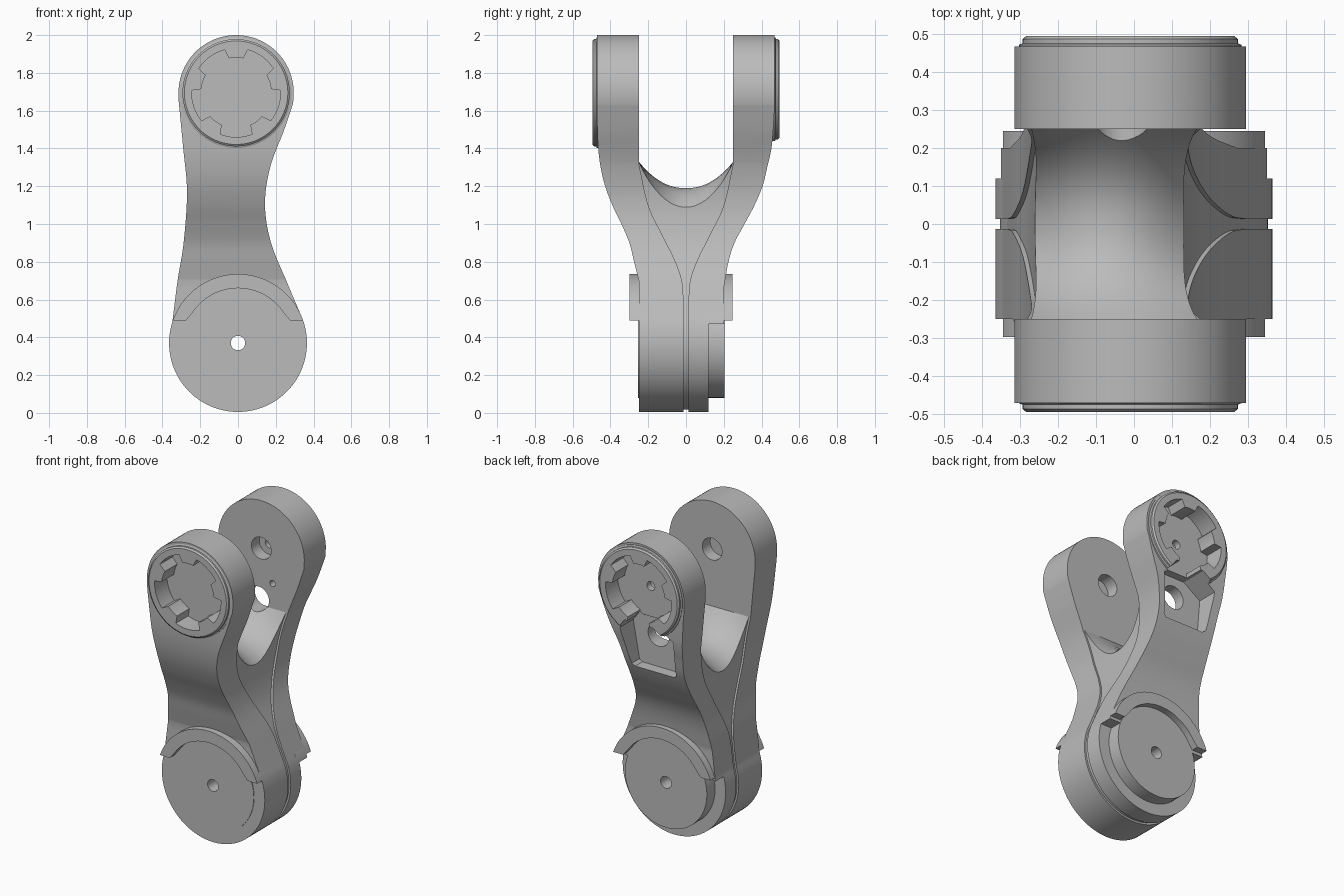
import bpy, bmesh
from math import sin, cos, radians, asin, degrees
from mathutils import Vector

cube = bpy.data.objects.get("Cube")
if cube:
    bpy.data.objects.remove(cube)

grey = bpy.data.materials.new("satin grey")
grey.use_nodes = True
colour = (0.5, 0.5, 0.5, 1)
grey.diffuse_color = colour
grey.node_tree.nodes["Principled BSDF"].inputs["Base Color"].default_value = colour

HEAD, HUB = (-0.01, 1.695), (0, 0.37)      # pivot centres in (x, z)


def loft(name, rings):
    """Closed solid through rings of equal point count."""
    bm = bmesh.new()
    rows = [[bm.verts.new(p) for p in ring] for ring in rings]
    n = len(rows[0])
    for a, b in zip(rows, rows[1:]):
        for i in range(n):
            j = (i + 1) % n
            bm.faces.new((a[i], a[j], b[j], b[i]))
    bm.faces.new(rows[0])
    bm.faces.new(rows[-1])
    bmesh.ops.recalc_face_normals(bm, faces=bm.faces)
    mesh = bpy.data.meshes.new(name)
    bm.to_mesh(mesh)
    bm.free()
    obj = bpy.data.objects.new(name, mesh)
    bpy.context.collection.objects.link(obj)
    mesh.materials.append(grey)
    return obj


def along_y(name, outline, y0, y1):
    return loft(name, [[(x, y, z) for x, z in outline] for y in (y0, y1)])


def along_x(name, outline):
    return loft(name, [[(x, y, z) for y, z in outline] for x in (-0.6, 0.6)])


def arc(c, r, a0, a1, n=48):
    angles = [radians(a0 + (a1 - a0) * i / n) for i in range(n + 1)]
    return [(c[0] + r * cos(a), c[1] + r * sin(a)) for a in angles]


def circle(c, r, n=64):
    return arc(c, r, 0, 360, n)[:-1]


def smooth(points, steps=8):
    """Catmull-Rom curve through the points."""
    p = [Vector(q) for q in points]
    p = [2 * p[0] - p[1]] + p + [2 * p[-1] - p[-2]]
    out = []
    for a, b, c, d in zip(p, p[1:], p[2:], p[3:]):
        for i in range(steps):
            t = i / steps
            v = 0.5 * (2 * b + (c - a) * t + (2 * a - 5 * b + 4 * c - d) * t * t
                       + (3 * b - a - 3 * c + d) * t ** 3)
            out.append(tuple(v))
    return out + [tuple(p[-2])]


def inset(outline, d):
    """Shrink a counter-clockwise outline."""
    out, n = [], len(outline)
    for i in range(n):
        t = Vector(outline[(i + 1) % n]) - Vector(outline[i - 1])
        t.normalize()
        out.append((outline[i][0] - t.y * d, outline[i][1] + t.x * d))
    return out


def boolean(obj, other, mode="DIFFERENCE"):
    mod = obj.modifiers.new("cut", "BOOLEAN")
    mod.operation, mod.solver, mod.object = mode, "EXACT", other
    bpy.context.view_layer.objects.active = obj
    bpy.ops.object.modifier_apply(modifier=mod.name)


# Outline of the link seen from the front
right = smooth([(0.343, 0.495), (0.26, 0.69), (0.175, 0.9), (0.143, 1.1), (0.17, 1.3),
                (0.245, 1.5), (0.292, 1.64)])
left = smooth([(-0.315, 1.66), (-0.29, 1.4), (-0.27, 1.17), (-0.288, 0.9), (-0.32, 0.7),
               (-0.347, 0.485)])
outline = right + arc(HEAD, 0.305, 0, 176) + left + arc(HUB, 0.365, 163, 378)

# Saddle-shaped gap between the two arms
rings = []
for i in range(25):
    x = -0.6 + 0.05 * i
    drop = 0.12 * min(1.3, ((x + 0.06) / 0.21) ** 2)
    ring = [(x, 0.25, 2.2), (x, -0.25, 2.2)]
    for k in range(25):
        u = -1 + k / 12
        ring.append((x, 0.25 * u, 1.19 + 0.14 * abs(u) ** 2.2 - drop * (1 - u * u)))
    rings.append(ring)
gap = loft("gap_cutter", rings)

# Front and back half shells, cut by the side profile
front_side = smooth([(0.25, 0.7), (0.275, 0.8), (0.3, 0.9), (0.342, 1.0), (0.39, 1.1),
                     (0.428, 1.2), (0.452, 1.3), (0.466, 1.42), (0.472, 1.6)])
back_side = smooth([(0.2, 0.66), (0.225, 0.8), (0.257, 0.9), (0.31, 1.0), (0.363, 1.1),
                    (0.405, 1.2), (0.43, 1.3), (0.455, 1.42), (0.468, 1.6)])
seam = smooth([(0.25, 1.32), (0.2, 1.1), (0.13, 0.95), (0.06, 0.81), (0.022, 0.7),
               (0.013, 0.6)])


def shell(name, s, side, base):
    obj = along_y(name, outline, 0, s * 0.6)
    side = base + side + [(side[-1][0], 2.1), (0.25, 2.1)] + seam + [(0.013, -0.1)]
    region = along_x("side_region", [(s * y, z) for y, z in side])
    boolean(obj, region, "INTERSECT")
    boolean(obj, gap)
    bpy.data.objects.remove(region)
    return obj


front_shell = shell("front_shell", -1, front_side, [(0.25, -0.1)])
back_shell = shell("back_shell", 1, back_side, [(0.12, -0.1), (0.12, 0.47), (0.2, 0.47)])

# Recessed core that shows as the seam and the web of the fork
core = along_y("core_web", inset(outline, 0.012), -0.5, 0.5)
half = [(0.09, -0.1), (0.09, 0.7), (0.2, 0.95), (0.29, 1.2), (0.29, 1.4)]
region = along_x("core_region", half + [(-y, z) for y, z in reversed(half)])
boolean(core, region, "INTERSECT")
boolean(core, gap)
bpy.data.objects.remove(region)
bpy.data.objects.remove(gap)

# Hub discs and the raised collars over them
front_disc = along_y("front_hub_disc", circle(HUB, 0.29), -0.254, -0.2)
back_disc = along_y("back_hub_disc", circle(HUB, 0.29), 0.05, 0.203)
a, b = degrees(asin(0.12 / 0.365)), degrees(asin(0.16 / 0.29))
c = degrees(asin(0.12 / 0.3))
crescent = arc(HUB, 0.365, a, 180 - a) + [arc(HUB, 0.3, 180 - c, 90)[0]] \
    + arc(HUB, 0.29, 180 - b, b) + [arc(HUB, 0.3, c, 90)[0]]
front_collar = along_y("front_collar", crescent, -0.298, -0.2)
back_collar = along_y("back_collar", crescent, 0.1, 0.245)

# Chamfered coupling rings on the fork ends
def coupling(name, s):
    steps = ((0.293, 0.4), (0.293, 0.472), (0.284, 0.476), (0.284, 0.487), (0.274, 0.495))
    return loft(name, [[(x, s * y, z) for x, z in circle(HEAD, r)] for r, y in steps])


front_ring, back_ring = coupling("front_coupling", -1), coupling("back_coupling", 1)

# Five-lug sockets
socket = []
for k in range(5):
    m = 90 + 72 * k
    socket += arc(HEAD, 0.186, m - 12, m + 12, 4) + arc(HEAD, 0.235, m + 15, m + 57, 10)
cutters = []


def drill(shape, y0, y1, *targets):
    tool = along_y("cutter", shape, y0, y1)
    for t in targets:
        boolean(t, tool)
    bpy.data.objects.remove(tool)


drill(socket, -0.6, -0.37, front_shell, front_ring)
drill(socket, 0.37, 0.6, back_shell, back_ring)

# Tapered pocket below the back socket
pocket = [(-0.21, 1.18), (-0.19, 1.165), (0.085, 1.165), (0.105, 1.18), (0.15, 1.42),
          (0.09, 1.5), (-0.11, 1.5), (-0.23, 1.42)]
drill(pocket, 0.32, 0.6, back_shell, back_ring)

# Bearing holes, cable hole, pin hole and hub bore
drill(circle(HEAD, 0.07, 32), -0.33, -0.1, front_shell)
drill(circle(HEAD, 0.07, 32), 0.1, 0.33, back_shell)
drill(circle(HEAD, 0.028, 24), 0.3, 0.6, back_shell)
drill(circle((-0.03, 1.37), 0.075, 32), 0.1, 0.6, back_shell, core)
drill(circle((0.07, 1.49), 0.02, 16), 0.1, 0.45, back_shell)
drill(circle(HUB, 0.038, 32), -0.6, 0.6, front_shell, back_shell, core, front_disc, back_disc)

# Smooth curved faces, keep crisp edges
for obj in (front_shell, back_shell, core, front_disc, back_disc, front_collar, back_collar,
            front_ring, back_ring):
    bpy.ops.object.select_all(action="DESELECT")
    obj.select_set(True)
    bpy.context.view_layer.objects.active = obj
    bpy.ops.object.shade_smooth_by_angle(angle=radians(25))
